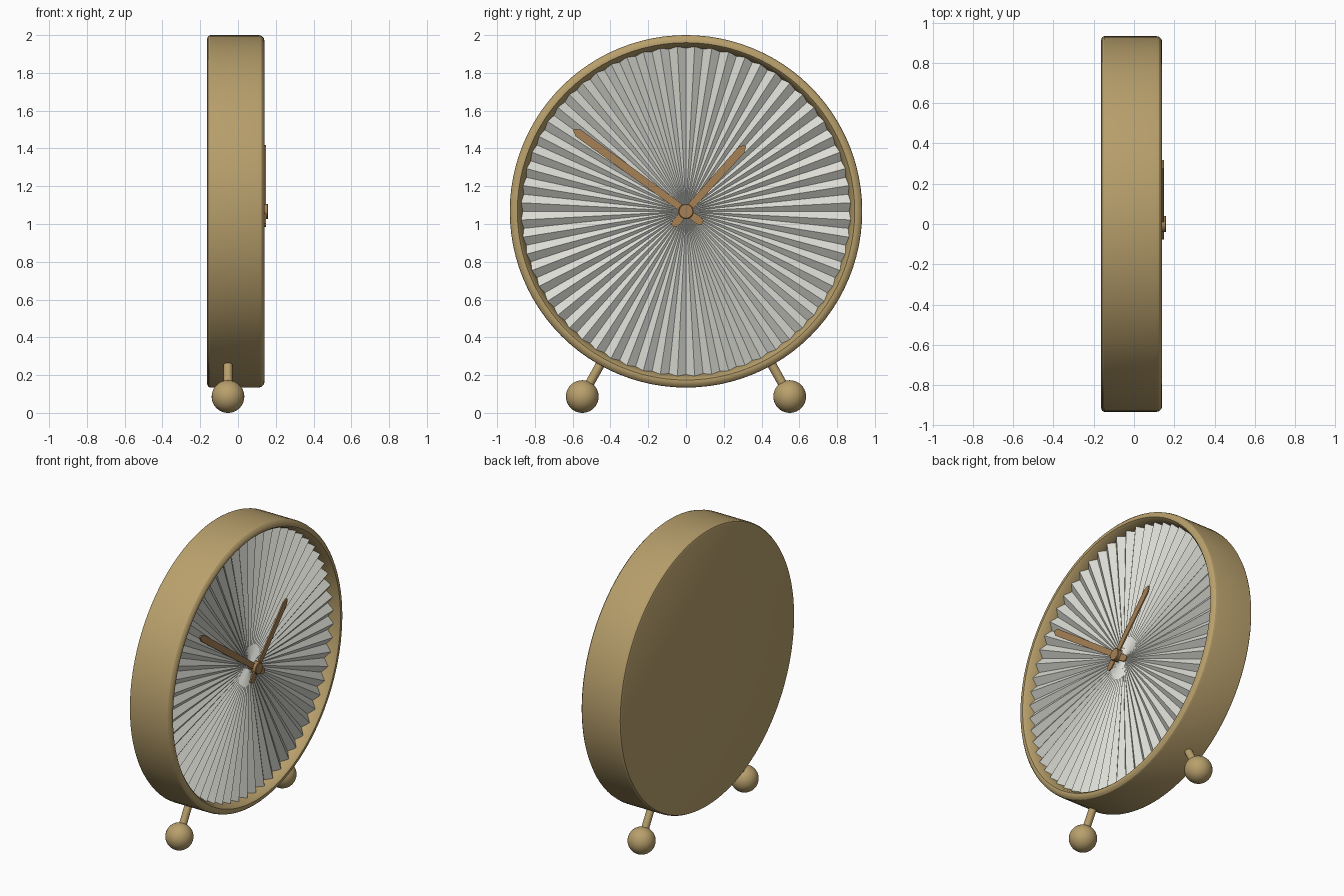
import bpy, bmesh
from math import sin, cos, pi, radians
from mathutils import Vector

if "Cube" in bpy.data.objects:
    bpy.data.objects.remove(bpy.data.objects["Cube"])

CZ = 1.067  # height of the clock centre


def material(name, rgb):
    m = bpy.data.materials.new(name)
    m.diffuse_color = (*rgb, 1)
    m.use_nodes = True
    m.node_tree.nodes["Principled BSDF"].inputs["Base Color"].default_value = m.diffuse_color
    return m


brass = material("brass", (0.48, 0.35, 0.15))
copper = material("copper", (0.38, 0.22, 0.09))
paper = material("paper", (0.72, 0.72, 0.67))


def finish(bm, name, mat, smooth=None):
    bmesh.ops.remove_doubles(bm, verts=bm.verts, dist=1e-5)
    bmesh.ops.recalc_face_normals(bm, faces=bm.faces)
    me = bpy.data.meshes.new(name)
    bm.to_mesh(me)
    bm.free()
    me.materials.append(mat)
    ob = bpy.data.objects.new(name, me)
    bpy.context.collection.objects.link(ob)
    if smooth:
        bpy.ops.object.select_all(action='DESELECT')
        ob.select_set(True)
        bpy.context.view_layer.objects.active = ob
        bpy.ops.object.shade_smooth_by_angle(angle=radians(smooth))
    return ob


def lathe(name, profile, mat, steps, smooth=30):
    """Spin an (x, radius) profile around the clock axis."""
    bm = bmesh.new()
    vs = [bm.verts.new((x, 0, CZ + r)) for x, r in profile]
    es = [bm.edges.new(p) for p in zip(vs, vs[1:])]
    bmesh.ops.spin(bm, geom=vs + es, cent=(0, 0, CZ), axis=(1, 0, 0),
                   angle=2 * pi, steps=steps)
    return finish(bm, name, mat, smooth)


# Case: drum with small back chamfer, rounded front rim, sloping inner wall
lathe("case", [(-0.163, 0), (-0.163, 0.915), (-0.158, 0.927), (-0.148, 0.933),
               (0.11, 0.933), (0.125, 0.929), (0.136, 0.918), (0.14, 0.905),
               (0.14, 0.893), (0.128, 0.882), (0.07, 0.864), (0.05, 0.864),
               (0.05, 0)], brass, 96)

# Dial: sixty radial pleats
bm = bmesh.new()
N = 120
centre = bm.verts.new((0.085, 0, CZ))
edge = []
for i in range(N):
    a = 2 * pi * i / N
    x = 0.102 if i % 2 else 0.068
    edge.append(bm.verts.new((x, 0.872 * sin(a), CZ + 0.872 * cos(a))))
for i in range(N):
    bm.faces.new((centre, edge[i], edge[(i + 1) % N]))
finish(bm, "pleated_dial", paper)


# Hands: tapered bars with a pointed tip and a rounded tail
def hand(name, x0, x1, angle, length, tail, w):
    half = [(length, 0.006), (length - 0.03, w), (0, w * 0.85),
            (-tail + 0.025, w), (-tail + 0.006, w * 0.7), (-tail, 0.006)]
    outline = half + [(u, -v) for u, v in reversed(half)]
    c, s = cos(radians(angle)), sin(radians(angle))
    bm = bmesh.new()
    f = bm.faces.new([bm.verts.new((x0, u * c - v * s, CZ + u * s + v * c))
                      for u, v in outline])
    ext = bmesh.ops.extrude_face_region(bm, geom=[f])
    bmesh.ops.translate(bm, vec=(x1 - x0, 0, 0),
                        verts=[g for g in ext["geom"] if isinstance(g, bmesh.types.BMVert)])
    finish(bm, name, copper)


hand("minute_hand", 0.129, 0.138, 144, 0.735, 0.108, 0.022)
hand("hour_hand", 0.140, 0.149, 48, 0.468, 0.105, 0.022)
lathe("hand_hub", [(0.07, 0), (0.07, 0.022), (0.125, 0.022), (0.125, 0.04),
                   (0.157, 0.04), (0.16, 0.036), (0.16, 0)], copper, 24)

# Feet: radial stem ending in a ball, on both sides
for side, label in ((-1, "left"), (1, "right")):
    ball = Vector((-0.053, side * 0.549, 0.0865))
    d = (Vector((-0.053, 0, CZ)) - ball).normalized()
    bm = bmesh.new()
    bmesh.ops.create_uvsphere(bm, u_segments=32, v_segments=20, radius=0.0865)
    bmesh.ops.translate(bm, verts=bm.verts, vec=ball)
    finish(bm, label + "_foot_ball", brass, 40)
    bm = bmesh.new()
    bmesh.ops.create_cone(bm, cap_ends=True, segments=24, radius1=0.024,
                          radius2=0.024, depth=0.19)
    rot = d.to_track_quat('Z', 'Y').to_matrix()
    bmesh.ops.rotate(bm, verts=bm.verts, cent=(0, 0, 0), matrix=rot)
    bmesh.ops.translate(bm, verts=bm.verts, vec=ball + d * 0.125)
    finish(bm, label + "_foot_stem", brass, 40)
